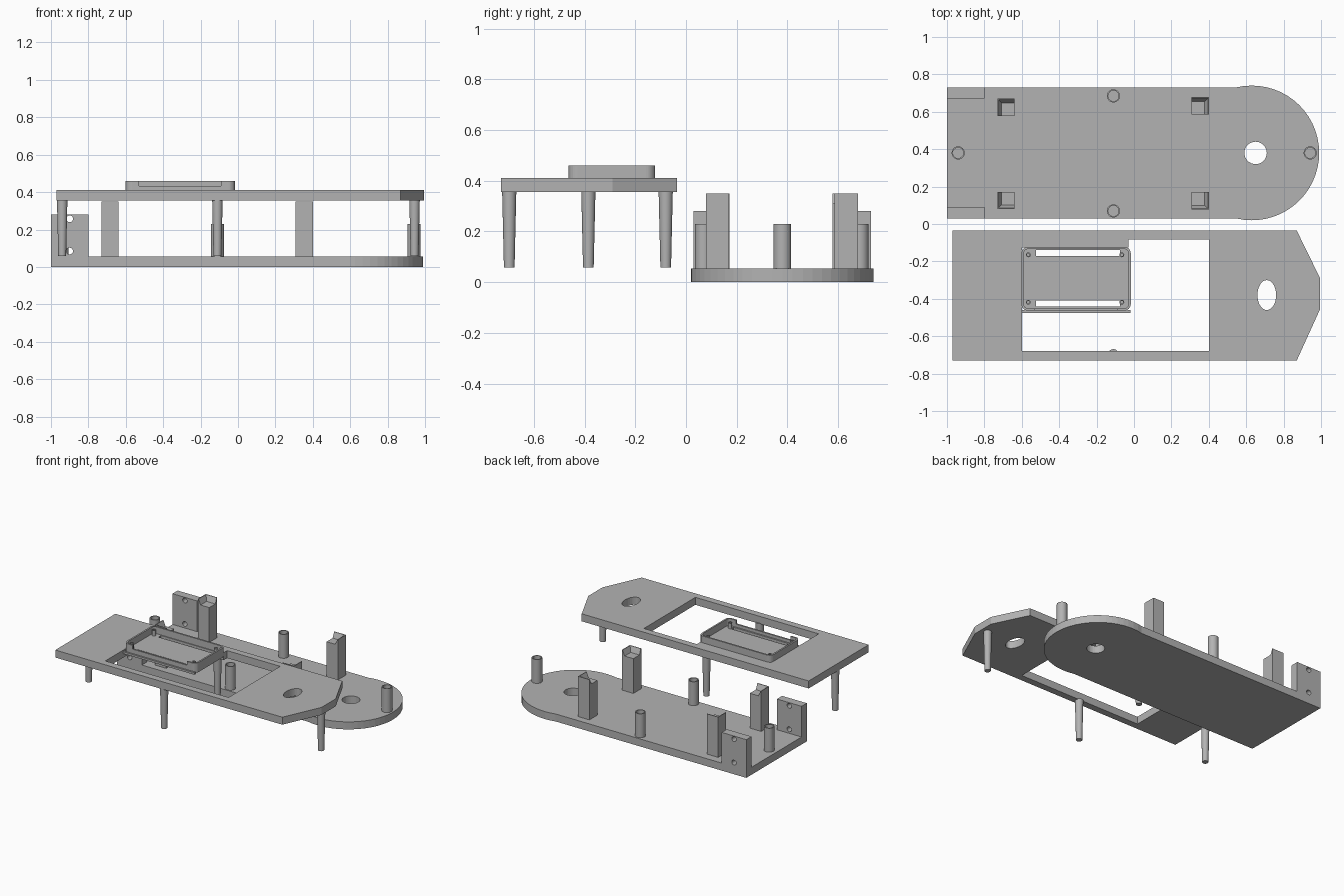
import bpy, bmesh, math

if "Cube" in bpy.data.objects:
    bpy.data.objects.remove(bpy.data.objects["Cube"])

grey = bpy.data.materials.new("plastic_grey")
grey.diffuse_color = (0.45, 0.45, 0.45, 1)
grey.use_nodes = True
grey.node_tree.nodes["Principled BSDF"].inputs["Base Color"].default_value = grey.diffuse_color


def link(name, bm):
    bmesh.ops.remove_doubles(bm, verts=bm.verts, dist=1e-5)
    bmesh.ops.recalc_face_normals(bm, faces=bm.faces)
    me = bpy.data.meshes.new(name)
    bm.to_mesh(me)
    bm.free()
    me.materials.clear()
    me.materials.append(grey)
    for p in me.polygons:
        p.material_index = 0
        p.use_smooth = False
    ob = bpy.data.objects.new(name, me)
    bpy.context.collection.objects.link(ob)
    return ob


def plate(name, outlines, z0, z1, upright=False):
    """Extrude an outline with holes; upright turns the profile to x-z, thickness along y."""
    cu = bpy.data.curves.new(name + "_profile", 'CURVE')
    cu.dimensions = '2D'
    cu.fill_mode = 'BOTH'
    cu.extrude = (z1 - z0) / 2
    for pts in outlines:
        s = cu.splines.new('POLY')
        s.points.add(len(pts) - 1)
        for p, (x, y) in zip(s.points, pts):
            p.co = (x, y, 0, 1)
        s.use_cyclic_u = True
    tmp = bpy.data.objects.new(name + "_profile", cu)
    bpy.context.collection.objects.link(tmp)
    dg = bpy.context.evaluated_depsgraph_get()
    me = bpy.data.meshes.new_from_object(tmp.evaluated_get(dg))
    bm = bmesh.new()
    bm.from_mesh(me)
    bpy.data.objects.remove(tmp)
    bpy.data.curves.remove(cu)
    bpy.data.meshes.remove(me)
    mid = (z0 + z1) / 2
    for v in bm.verts:
        x, y, z = v.co
        v.co = (x, z + mid, y) if upright else (x, y, z + mid)
    return link(name, bm)


def loft(name, rings):
    """Skin closed rings of 3D points, with caps on both ends."""
    bm = bmesh.new()
    rs = [[bm.verts.new(p) for p in r] for r in rings]
    n = len(rs[0])
    for a, b in zip(rs, rs[1:]):
        for i in range(n):
            bm.faces.new((a[i], a[(i + 1) % n], b[(i + 1) % n], b[i]))
    bm.faces.new(rs[0])
    bm.faces.new(rs[-1])
    return link(name, bm)


def ellipse(cx, cy, rx, ry=None, n=32, a0=0.0, a1=None):
    ry = ry or rx
    if a1 is None:
        return [(cx + rx * math.cos(2 * math.pi * i / n), cy + ry * math.sin(2 * math.pi * i / n))
                for i in range(n)]
    return [(cx + rx * math.cos(a0 + (a1 - a0) * i / n), cy + ry * math.sin(a0 + (a1 - a0) * i / n))
            for i in range(n + 1)]


def rect(x0, x1, y0, y1):
    return [(x0, y0), (x1, y0), (x1, y1), (x0, y1)]


def round_rect(x0, x1, y0, y1, r):
    pts = []
    for k, (cx, cy) in enumerate([(x1 - r, y0 + r), (x1 - r, y1 - r), (x0 + r, y1 - r), (x0 + r, y0 + r)]):
        a = math.pi / 2 * (k - 1)
        pts += ellipse(cx, cy, r, n=6, a0=a, a1=a + math.pi / 2)
    return pts


def smooth(ob):
    bpy.ops.object.select_all(action='DESELECT')
    ob.select_set(True)
    bpy.context.view_layer.objects.active = ob
    bpy.ops.object.shade_smooth_by_angle(angle=math.radians(30))


# base plate with a round end and a cable hole
CY = 0.38
ang = math.asin(0.35 / 0.36)
end = ellipse(0.63, CY, 0.36, n=32, a0=-(math.pi - ang), a1=math.pi - ang)
plate("base_plate", [[(-1, 0.03)] + end + [(-1, 0.73)], ellipse(0.65, CY, 0.06)], 0, 0.055)

# upright end brackets with screw holes
for side, y in (("front", 0.03), ("back", 0.67)):
    plate("end_bracket_" + side,
          [rect(-1, -0.80, 0.03, 0.28), ellipse(-0.90, 0.257, 0.018, n=20), ellipse(-0.90, 0.085, 0.018, n=20)],
          y, y + 0.06, upright=True)

# square board supports, each with a sloped corner lip facing the middle
W, ZF, ZT = 0.092, 0.31, 0.35
for i, (ox, oy, sx, sy) in enumerate([(-0.73, 0.67, 1, -1), (0.40, 0.678, -1, -1),
                                      (-0.73, 0.08, 1, 1), (0.40, 0.078, -1, 1)]):
    def ring(uv, z):
        return [(ox + sx * u, oy + sy * v, z) for u, v in uv]

    def ell(t):
        return [(0, 0), (W, 0), (W, t), (t, t), (t, W), (0, W)]
    sq = [(0, 0), (W, 0), (W, W), (0, W)]
    loft(f"board_support_{i}", [ring(sq, 0.04), ring(sq, ZF)])
    loft(f"board_support_lip_{i}", [ring(ell(0.022), ZF), ring(ell(0.005), ZT)])

# hollow sockets on the base
for i, (x, y) in enumerate([(-0.94, CY), (-0.11, 0.685), (-0.11, 0.07), (0.942, CY)]):
    smooth(plate(f"socket_{i}", [ellipse(x, y, 0.035), ellipse(x, y, 0.028)], 0.05, 0.23))

# lid with pointed end, stepped window and oval hole
lid = [(-0.97, -0.73), (0.87, -0.73), (0.995, -0.455), (0.995, -0.29), (0.87, -0.035), (-0.97, -0.035)]
window = [(-0.60, -0.68), (0.40, -0.68), (0.40, -0.083), (-0.03, -0.083), (-0.03, -0.125), (-0.60, -0.125)]
plate("lid", [lid, window, ellipse(0.71, -0.38, 0.05, 0.08)], 0.355, 0.41)

# tapered lid pins
for i, (x, y) in enumerate([(-0.94, -0.385), (-0.11, -0.697), (-0.11, -0.08), (0.944, -0.385)]):
    smooth(loft(f"lid_pin_{i}", [[(px, py, z) for px, py in ellipse(x, y, r)]
                                 for z, r in ((0.058, 0.021), (0.36, 0.028))]))

# tray: slotted floor, low rim and taller wall open at the front
X0, X1, Y0, Y1, T = -0.602, -0.017, -0.463, -0.122, 0.012
outer = round_rect(X0, X1, Y0, Y1, 0.035)
inner = round_rect(X0 + T, X1 - T, Y0 + T, Y1 - T, 0.024)
slots = [rect(-0.525, -0.075, -0.17, -0.14), rect(-0.525, -0.075, -0.44, -0.41)]
plate("tray_floor", [outer] + slots, 0.39, 0.41)
plate("tray_rim", [outer, inner], 0.41, 0.432)
wall = ([(-0.09, Y0)] + outer + [(-0.53, Y0), (-0.53, Y0 + T)] + inner[::-1] + [(-0.09, Y0 + T)])
plate("tray_wall", [wall], 0.432, 0.46)
plate("tray_front_ledge", [rect(-0.60, -0.02, -0.475, -0.46)], 0.385, 0.40)

# small screw pegs in the tray corners
for i, (x, y) in enumerate([(-0.565, -0.165), (-0.065, -0.165), (-0.565, -0.418), (-0.065, -0.418)]):
    plate(f"tray_peg_{i}", [ellipse(x, y, 0.013, n=16), ellipse(x, y, 0.007, n=16)], 0.405, 0.45)
